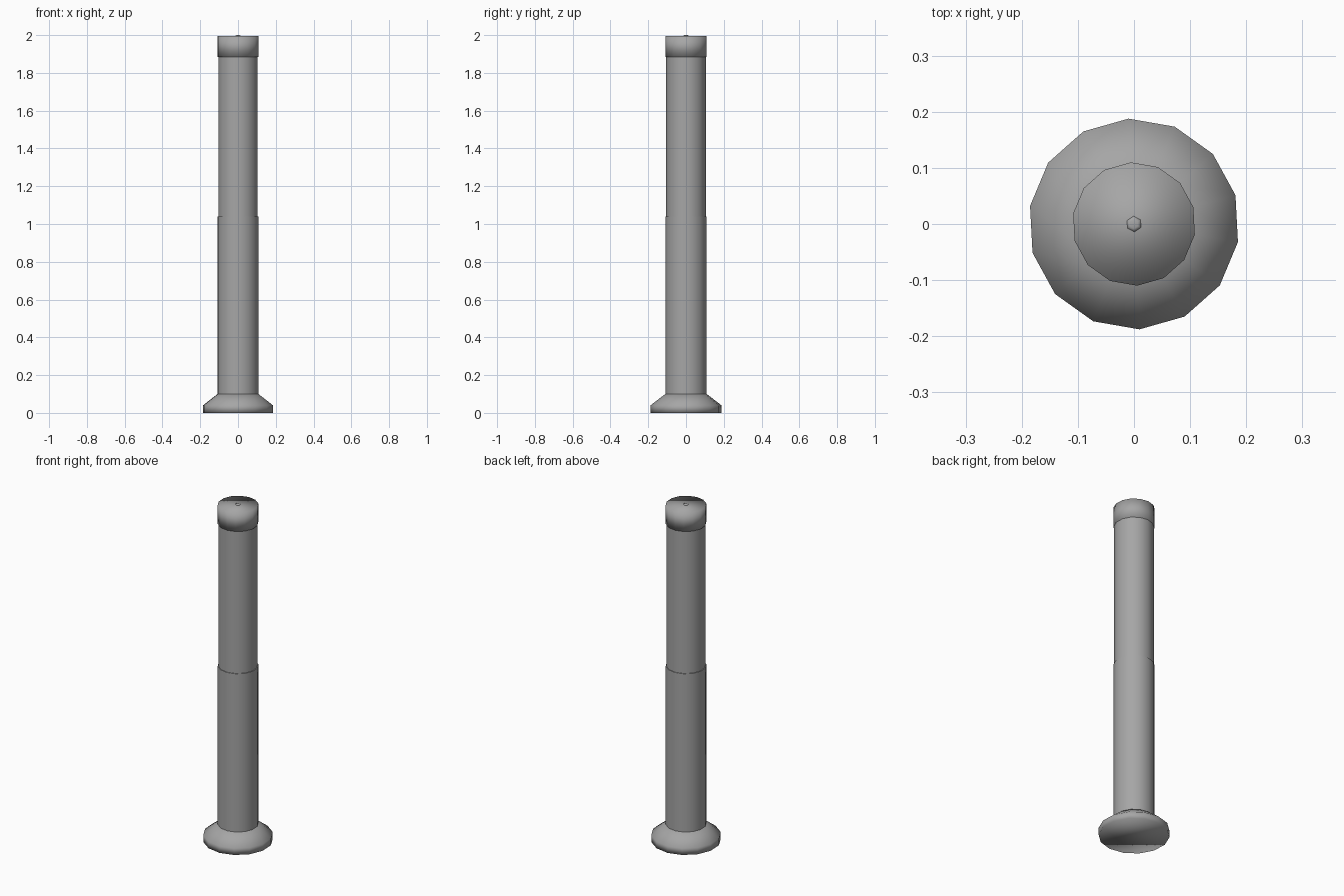
import bpy, bmesh, math

cube = bpy.data.objects.get("Cube")
if cube:
    bpy.data.objects.remove(cube, do_unlink=True)

SIDES = 14
TURN = math.radians(93)

grey = bpy.data.materials.new("steel grey")
grey.use_nodes = True
color = (0.38, 0.38, 0.38, 1)
grey.diffuse_color = color
grey.node_tree.nodes["Principled BSDF"].inputs["Base Color"].default_value = color


def turned(name, profile, sides=SIDES, smooth=180):
    """Closed solid turned around z from (radius, height) points."""
    bm = bmesh.new()
    rings = []
    for r, z in profile:
        angles = [TURN + math.tau * i / sides for i in range(sides)]
        rings.append([bm.verts.new((r * math.cos(a), r * math.sin(a), z)) for a in angles])
    for low, high in zip(rings, rings[1:]):
        for i in range(sides):
            j = (i + 1) % sides
            bm.faces.new((low[i], low[j], high[j], high[i]))
    ends = [bm.faces.new(rings[0][::-1]), bm.faces.new(rings[-1])]
    bmesh.ops.triangulate(bm, faces=ends)
    mesh = bpy.data.meshes.new(name)
    bm.to_mesh(mesh)
    bm.free()
    mesh.materials.append(grey)
    obj = bpy.data.objects.new(name, mesh)
    bpy.context.collection.objects.link(obj)
    bpy.ops.object.select_all(action='DESELECT')
    obj.select_set(True)
    bpy.context.view_layer.objects.active = obj
    bpy.ops.object.shade_smooth_by_angle(angle=math.radians(smooth))


# Flared foot with a soft lower rim
turned("foot", [(0.188, 0), (0.188, 0.04), (0.11, 0.1)])

# Outer sleeve standing on the foot
turned("sleeve", [(0.11, 0.09), (0.11, 1.04)], smooth=60)

# Slightly narrower post rising out of the sleeve
turned("upper_post", [(0.106, 1.03), (0.106, 1.9)], smooth=60)

# Cap with a soft rim
turned("cap", [(0.11, 1.885), (0.11, 1.996)])

# Small lock stud in the middle of the cap
turned("lock_stud", [(0.014, 1.99), (0.014, 1.998), (0.008, 2.0)], sides=6)
